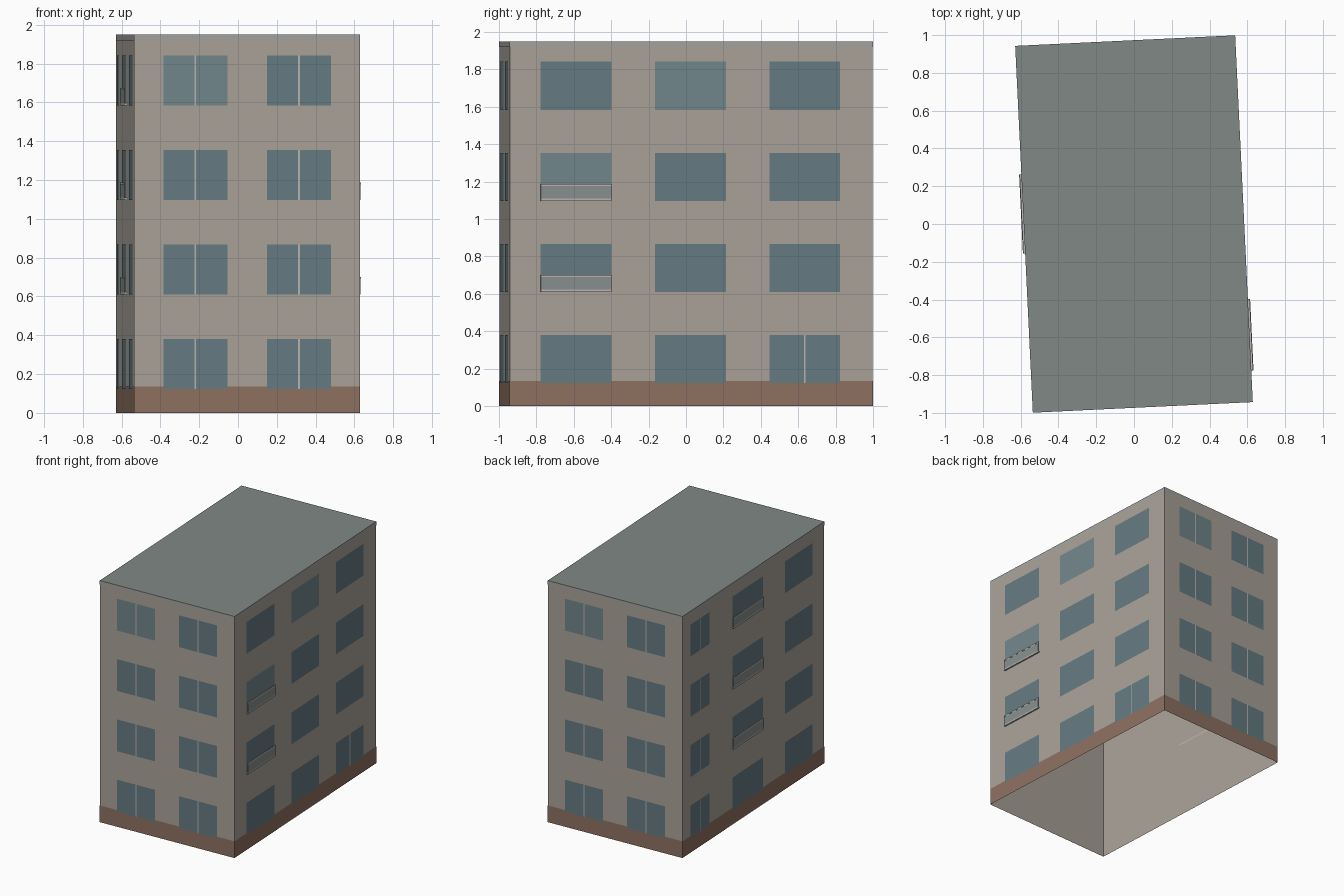
import bpy, math
from mathutils import Vector, Matrix

if "Cube" in bpy.data.objects:
    bpy.data.objects.remove(bpy.data.objects["Cube"])

W, D, H = 1.164, 1.942, 1.95
ROT = Matrix.Rotation(math.radians(2.75), 4, 'Z')
UP = Vector((0, 0, 1))


def mat(name, rgb):
    m = bpy.data.materials.new(name)
    m.diffuse_color = (*rgb, 1)
    m.use_nodes = True
    m.node_tree.nodes["Principled BSDF"].inputs["Base Color"].default_value = m.diffuse_color
    return m


WALL = mat("wall_render", (.40, .365, .32))
BRICK = mat("plinth_brick", (.27, .165, .12))
ROOF = mat("roof_felt", (.22, .25, .235))
TRIM = mat("pale_trim", (.48, .46, .43))
CAP = mat("coping", (.38, .37, .35))
GLASS = mat("dark_glass", (.13, .20, .225))
GLASS2 = mat("light_glass", (.17, .24, .26))
PANEL = mat("balcony_panel", (.24, .28, .275))


def make(name, verts, faces, material):
    me = bpy.data.meshes.new(name)
    me.from_pydata([ROT @ Vector(v) for v in verts], [], faces)
    me.materials.append(material)
    ob = bpy.data.objects.new(name, me)
    bpy.context.collection.objects.link(ob)
    return ob


def ring(name, z0, z1, off, material):
    # open four-sided band around the building
    x, y = W / 2 + off, D / 2 + off
    c = [(-x, -y), (x, -y), (x, y), (-x, y)]
    v = [(*p, z0) for p in c] + [(*p, z1) for p in c]
    make(name, v, [(i, (i + 1) % 4, (i + 1) % 4 + 4, i + 4) for i in range(4)], material)


# each wall: lower left corner seen from outside, direction along it
SIDES = {
    "front": (Vector((-W / 2, -D / 2, 0)), Vector((1, 0, 0))),
    "right": (Vector((W / 2, -D / 2, 0)), Vector((0, 1, 0))),
    "back": (Vector((W / 2, D / 2, 0)), Vector((-1, 0, 0))),
    "left": (Vector((-W / 2, D / 2, 0)), Vector((0, -1, 0))),
}


def quad(name, side, u0, u1, z0, z1, off, material):
    o, d = SIDES[side]
    n = d.cross(UP)
    pts = [o + d * u + UP * z + n * off for u, z in ((u0, z0), (u1, z0), (u1, z1), (u0, z1))]
    make(name, pts, [(0, 1, 2, 3)], material)


def box(name, side, u0, u1, z0, z1, n0, n1, material):
    o, d = SIDES[side]
    n = d.cross(UP)
    pts = [o + d * u + UP * z + n * t for t in (n0, n1)
           for u, z in ((u0, z0), (u1, z0), (u1, z1), (u0, z1))]
    faces = [(3, 2, 1, 0), (4, 5, 6, 7)] + [(i, (i + 1) % 4, (i + 1) % 4 + 4, i + 4) for i in range(4)]
    make(name, pts, faces, material)


def balcony(side, u0, u1, z):
    box("balcony_slab", side, u0, u1, z, z + .012, 0, .012, TRIM)
    box("balcony_panel", side, u0, u1, z + .012, z + .08, .009, .012, PANEL)
    box("balcony_rail", side, u0, u1, z + .08, z + .09, .008, .013, TRIM)


# shell, open underneath
ring("walls", 0, H, 0, WALL)
ring("plinth", 0, .135, .001, BRICK)
ring("coping", 1.92, H, .001, CAP)
x, y = W / 2 + .001, D / 2 + .001
make("roof", [(-x, -y, H), (x, -y, H), (x, y, H), (-x, y, H)], [(0, 1, 2, 3)], ROOF)

# windows
BAYS = {
    "front": [(.15, .48), (.685, 1.015)],
    "back": [(.15, .48), (.685, 1.015)],
    "right": [(.165, .545), (.778, 1.158), (1.39, 1.768)],
    "left": [(.11, .37), (.68, 1.10), (1.40, 1.78)],
}
BALCONIES = {("right", 0, 1), ("right", 0, 2), ("left", 1, 1), ("left", 1, 2), ("left", 1, 3)}
LIGHT = {("front", 0, 3), ("right", 1, 3), ("right", 0, 2), ("back", 0, 3)}

for side, bays in BAYS.items():
    for b, (u0, u1) in enumerate(bays):
        for floor in range(4):
            key = (side, b, floor)
            z = .123 + .487 * floor
            quad("window", side, u0, u1, z, z + .257, .002, GLASS2 if key in LIGHT else GLASS)
            # centre bar on the divided windows
            if side in ("front", "back") or (side == "left" and b == 0) or key == ("right", 2, 0):
                m = (u0 + u1) / 2
                quad("window_bar", side, m - .004, m + .004, z, z + .257, .003, TRIM)
            if key in BALCONIES:
                balcony(side, u0, u1, z)
